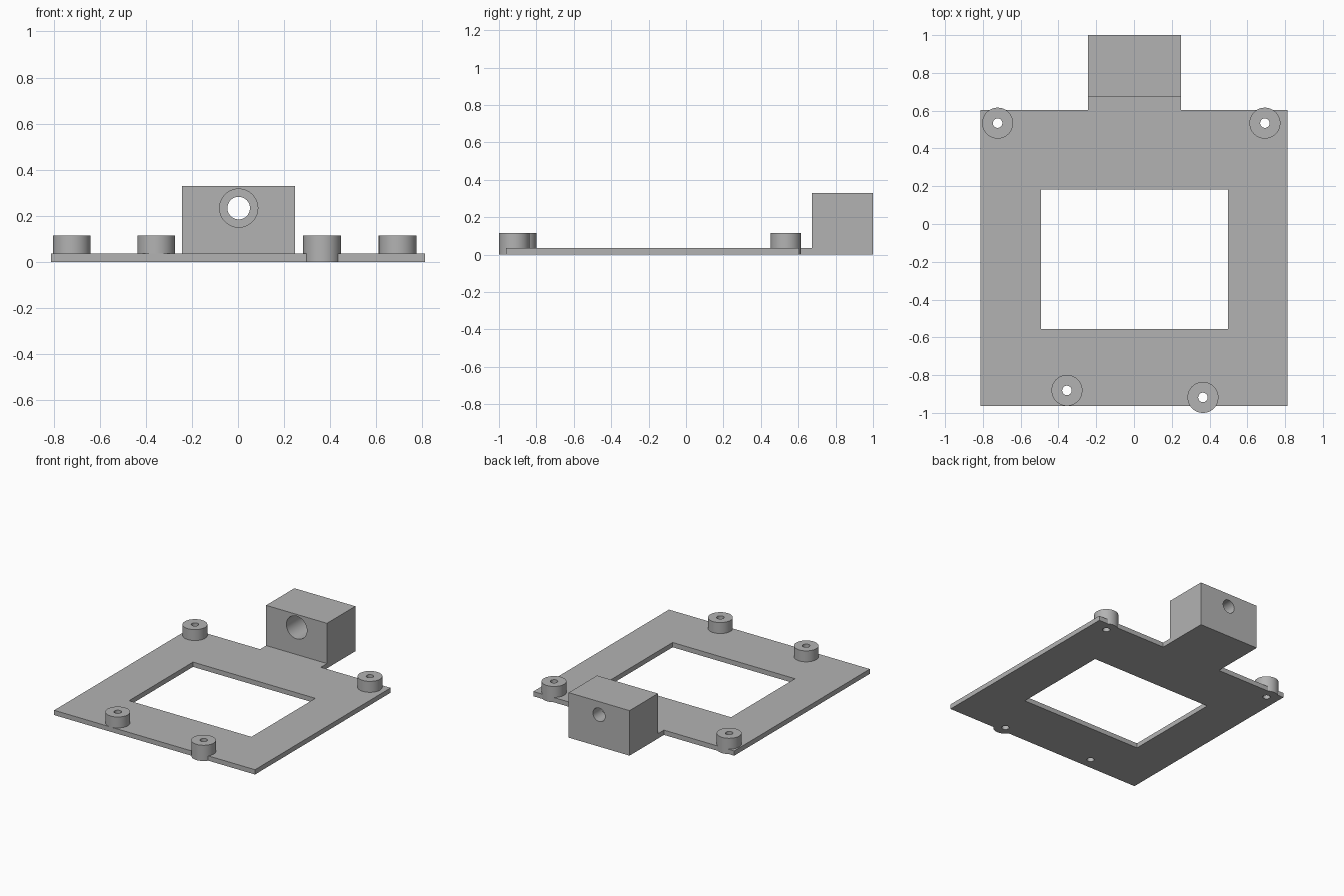
import bpy, math

if "Cube" in bpy.data.objects:
    bpy.data.objects.remove(bpy.data.objects["Cube"])

grey = bpy.data.materials.new("plain_grey")
grey.diffuse_color = (0.45, 0.45, 0.45, 1)
grey.use_nodes = True
grey.node_tree.nodes["Principled BSDF"].inputs["Base Color"].default_value = grey.diffuse_color

PLATE_T, BOSS_H, BLOCK_H = 0.035, 0.115, 0.329
BOSSES = [(-0.722, 0.534), (0.693, 0.534), (-0.355, -0.881), (0.365, -0.918)]
BORE_X, BORE_Z = 0.003, 0.233


def box(name, x0, x1, y0, y1, z0, z1):
    bpy.ops.mesh.primitive_cube_add(size=1, location=((x0 + x1) / 2, (y0 + y1) / 2, (z0 + z1) / 2))
    ob = bpy.context.object
    ob.name = name
    ob.scale = (x1 - x0, y1 - y0, z1 - z0)
    bpy.ops.object.transform_apply(location=True, rotation=True, scale=True)
    ob.data.materials.append(grey)
    return ob


def rod(name, r, depth, loc, along_y=False):
    bpy.ops.mesh.primitive_cylinder_add(vertices=48, radius=r, depth=depth, location=loc,
                                        rotation=(math.pi / 2 if along_y else 0, 0, 0))
    ob = bpy.context.object
    ob.name = name
    bpy.ops.object.transform_apply(location=True, rotation=True, scale=True)
    ob.data.materials.append(grey)
    return ob


def combine(base, tool, operation):
    bpy.ops.object.select_all(action='DESELECT')
    bpy.context.view_layer.objects.active = base
    base.select_set(True)
    mod = base.modifiers.new(operation.lower(), 'BOOLEAN')
    mod.operation, mod.solver, mod.object = operation, 'EXACT', tool
    bpy.ops.object.modifier_apply(modifier=mod.name)
    bpy.data.objects.remove(tool, do_unlink=True)


# Flat plate with rectangular window
plate = box("mounting_plate", -0.812, 0.812, -0.963, 0.603, 0, PLATE_T)
combine(plate, box("window_cutter", -0.492, 0.497, -0.555, 0.183, -0.1, 0.2), 'DIFFERENCE')

# Rear tab and upright block
combine(plate, box("rear_tab", -0.244, 0.248, 0.5, 0.8, 0, PLATE_T), 'UNION')
combine(plate, box("rear_block", -0.244, 0.248, 0.673, 1.0, 0, BLOCK_H), 'UNION')

# Round standoffs with through holes
for x, y in BOSSES:
    combine(plate, rod("standoff", 0.082, BOSS_H, (x, y, BOSS_H / 2)), 'UNION')
for x, y in BOSSES:
    combine(plate, rod("screw_hole_cutter", 0.025, 0.5, (x, y, 0)), 'DIFFERENCE')

# Stepped bore through the block: wide at the front, narrow at the back
combine(plate, rod("wide_bore_cutter", 0.083, 0.3, (BORE_X, 0.745, BORE_Z), True), 'DIFFERENCE')
combine(plate, rod("narrow_bore_cutter", 0.049, 0.6, (BORE_X, 0.9, BORE_Z), True), 'DIFFERENCE')

# Round walls smooth, edges crisp
bpy.ops.object.select_all(action='DESELECT')
bpy.context.view_layer.objects.active = plate
plate.select_set(True)
bpy.ops.object.shade_smooth_by_angle(angle=math.radians(30))
